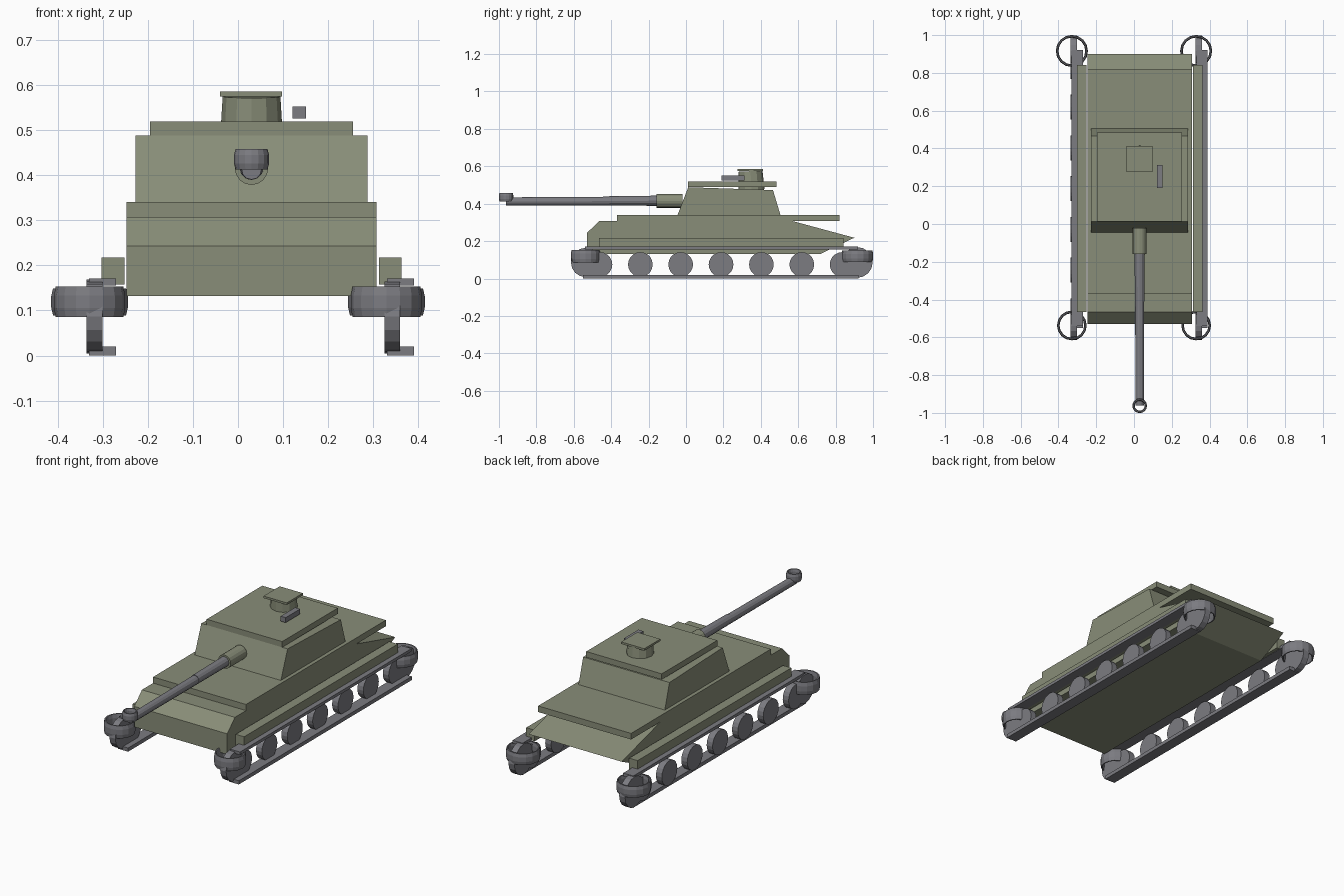
import bpy, bmesh
from math import cos, sin, pi
from mathutils import Matrix, Vector

if "Cube" in bpy.data.objects:
    bpy.data.objects.remove(bpy.data.objects["Cube"])


def material(name, rgb):
    m = bpy.data.materials.new(name)
    m.diffuse_color = (*rgb, 1)
    m.use_nodes = True
    m.node_tree.nodes["Principled BSDF"].inputs["Base Color"].default_value = m.diffuse_color
    return m


GREEN = material("olive_paint", (0.25, 0.27, 0.19))
STEEL = material("dark_steel", (0.20, 0.20, 0.22))
CX = 0.03          # centre line of hull and gun


def finish(name, bm, mat):
    bmesh.ops.recalc_face_normals(bm, faces=bm.faces)
    me = bpy.data.meshes.new(name)
    bm.to_mesh(me)
    bm.free()
    me.materials.append(mat)
    ob = bpy.data.objects.new(name, me)
    bpy.context.collection.objects.link(ob)
    return ob


def box(name, x0, x1, y0, y1, z0, z1, mat):
    bm = bmesh.new()
    mid = Vector(((x0 + x1) / 2, (y0 + y1) / 2, (z0 + z1) / 2))
    size = Matrix.Diagonal((x1 - x0, y1 - y0, z1 - z0, 1))
    bmesh.ops.create_cube(bm, size=1, matrix=Matrix.Translation(mid) @ size)
    return finish(name, bm, mat)


def prism(name, x0, x1, profile, mat):
    """Side profile (y, z) extruded across x."""
    bm = bmesh.new()
    face = bm.faces.new([bm.verts.new((x0, y, z)) for y, z in profile])
    new = bmesh.ops.extrude_face_region(bm, geom=[face])["geom"]
    bmesh.ops.translate(bm, vec=(x1 - x0, 0, 0),
                        verts=[v for v in new if isinstance(v, bmesh.types.BMVert)])
    return finish(name, bm, mat)


def tube(name, a, b, r0, r1, segs, mat):
    """Capped cone or cylinder from point a to point b."""
    a, b = Vector(a), Vector(b)
    rot = (b - a).to_track_quat('Z', 'Y').to_matrix().to_4x4()
    bm = bmesh.new()
    bmesh.ops.create_cone(bm, cap_ends=True, segments=segs, radius1=r0, radius2=r1,
                          depth=(b - a).length,
                          matrix=Matrix.Translation((a + b) / 2) @ rot)
    return finish(name, bm, mat)


def ring(name, centre, radius, width, height, segs, mat, sides=8):
    """Upright band with a chamfered section, spun round the z axis."""
    bm = bmesh.new()
    k = 1 / cos(pi / sides)
    loops = []
    for i in range(segs):
        t = 2 * pi * i / segs
        loop = []
        for j in range(sides):
            p = 2 * pi * (j + 0.5) / sides
            r = radius - width / 2 + width / 2 * k * cos(p)
            loop.append(bm.verts.new((centre[0] + r * cos(t), centre[1] + r * sin(t),
                                      centre[2] + height / 2 * k * sin(p))))
        loops.append(loop)
    for i in range(segs):
        a, b = loops[i], loops[(i + 1) % segs]
        for j in range(sides):
            n = (j + 1) % sides
            bm.faces.new((a[j], b[j], b[n], a[n]))
    return finish(name, bm, mat)


# Hull and deck
prism("hull", -0.247, 0.307,
      [(-0.53, 0.132), (-0.53, 0.243), (-0.465, 0.307), (0.57, 0.307),
       (0.90, 0.218), (0.72, 0.132)], GREEN)
box("deck", -0.247, 0.307, -0.37, 0.82, 0.307, 0.34, GREEN)

# Turret and roof
prism("turret", -0.227, 0.287,
      [(-0.045, 0.34), (0.012, 0.488), (0.465, 0.473), (0.505, 0.34)], GREEN)
box("turret_roof", -0.195, 0.255, 0.012, 0.485, 0.488, 0.519, GREEN)

# Commander hatch and roof gun
tube("cupola", (CX, 0.35, 0.474), (CX, 0.345, 0.574), 0.07, 0.064, 12, GREEN)
box("cupola_lid", -0.04, 0.098, 0.275, 0.412, 0.574, 0.585, GREEN)
box("roof_gun", 0.121, 0.151, 0.19, 0.313, 0.525, 0.552, STEEL)

# Main gun
tube("gun_mantlet", (CX, -0.02, 0.415), (CX, -0.158, 0.415), 0.037, 0.037, 16, GREEN)
tube("gun_sleeve", (CX, -0.15, 0.416), (CX, -0.41, 0.415), 0.027, 0.025, 12, STEEL)
tube("gun_barrel", (CX, -0.15, 0.414), (CX, -0.962, 0.412), 0.025, 0.022, 12, STEEL)
ring("muzzle_ring", (CX, -0.962, 0.435), 0.039, 0.013, 0.046, 16, STEEL)

# Running gear, both sides
for side, s in (("left", -1), ("right", 1)):
    wx = 0.012 + s * 0.33
    tx = CX + s * 0.33
    fx = CX + s * 0.307
    box(f"{side}_fender", fx - 0.025, fx + 0.025, -0.465, 0.843, 0.157, 0.217, GREEN)
    box(f"{side}_track_top", tx - 0.03, tx + 0.03, -0.54, 0.92, 0.155, 0.171, STEEL)
    box(f"{side}_track_bottom", tx - 0.03, tx + 0.03, -0.55, 0.922, 0.0, 0.02, STEEL)
    for i in range(7):
        y = -0.46 + i * 0.2158
        tube(f"{side}_road_wheel_{i + 1}", (wx - 0.0175, y, 0.075), (wx + 0.0175, y, 0.075),
             0.066, 0.066, 20, STEEL)
    # End wheels with their horizontal bands
    for end, y, r, rr, h in (("front", -0.537, 0.078, 0.079, 0.068),
                             ("rear", 0.916, 0.082, 0.085, 0.06)):
        tube(f"{side}_{end}_wheel", (wx - 0.0175, y, 0.086), (wx + 0.0175, y, 0.086),
             r, r, 16, STEEL)
        ring(f"{side}_{end}_wheel_band", (s * 0.329, y, 0.119), rr, 0.014, h, 16, STEEL)
